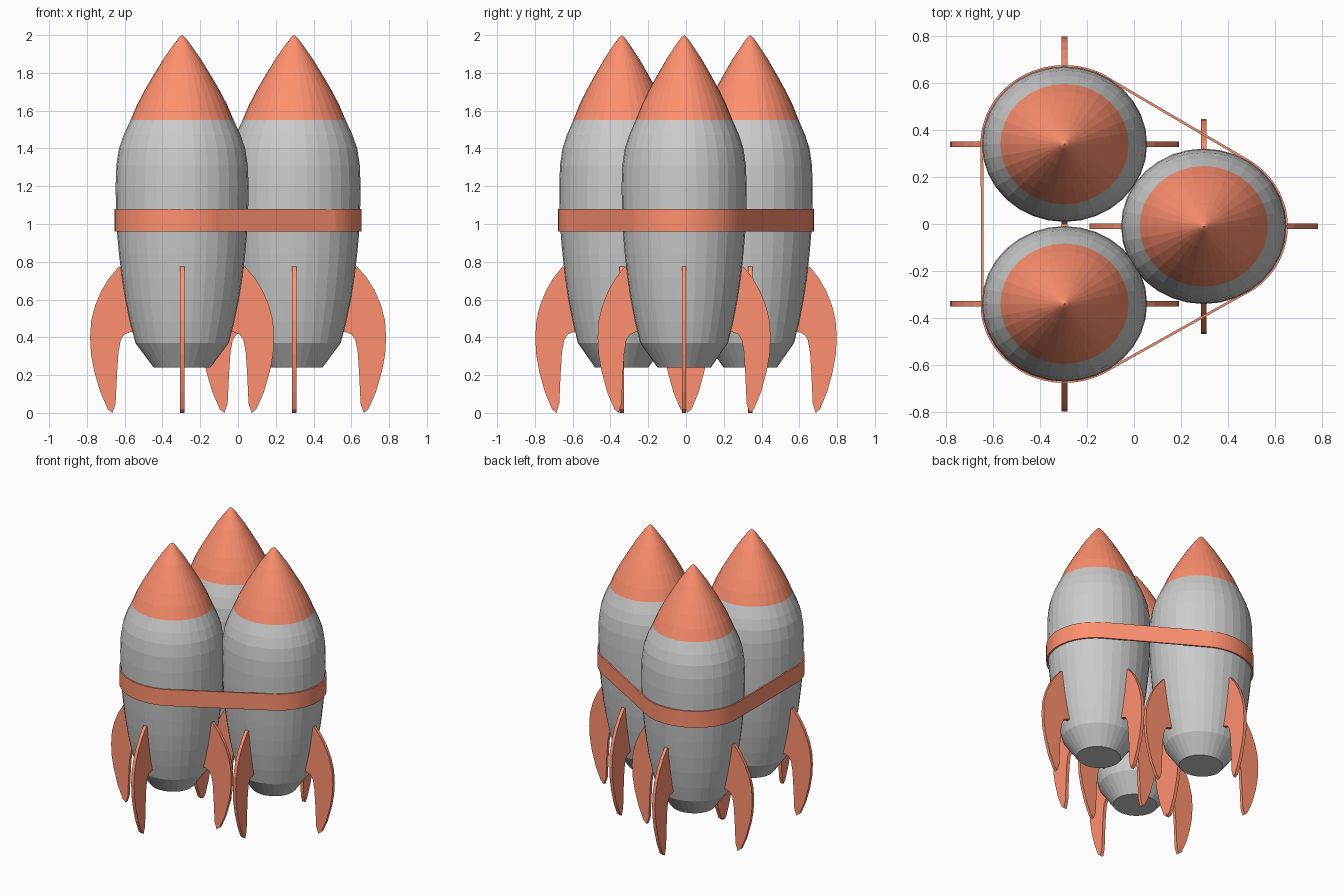
import bpy
from math import sin, cos, pi

if "Cube" in bpy.data.objects:
    bpy.data.objects.remove(bpy.data.objects["Cube"])

SEG = 32
YS = 0.94  # rockets are slightly flattened in y
CENTRES = [(-0.296, 0.34), (-0.296, -0.34), (0.297, -0.01)]

red = bpy.data.materials.new("red")
red.diffuse_color = (1.0, 0.28, 0.16, 1)
red.use_nodes = True
red.node_tree.nodes["Principled BSDF"].inputs["Base Color"].default_value = red.diffuse_color


def make(name, verts, faces, mat=None):
    me = bpy.data.meshes.new(name)
    me.from_pydata(verts, [], faces)
    if mat:
        me.materials.append(mat)
    ob = bpy.data.objects.new(name, me)
    bpy.context.collection.objects.link(ob)
    return ob


def lathe(name, profile, centre, mat=None, tip=None, base=False):
    """Revolve (radius, z) pairs, optionally closing with a tip or a base cap."""
    verts, faces = [], []
    for r, z in profile:
        for i in range(SEG):
            a = 2 * pi * i / SEG
            verts.append((r * cos(a), r * sin(a) * YS, z))
    for k in range(len(profile) - 1):
        for i in range(SEG):
            j = (i + 1) % SEG
            a, b = k * SEG, (k + 1) * SEG
            faces.append((a + i, a + j, b + j, b + i))
    if base:
        faces.append(tuple(reversed(range(SEG))))
    if tip:
        verts.append((0, 0, tip))
        top = (len(profile) - 1) * SEG
        faces += [(top + i, top + (i + 1) % SEG, len(verts) - 1) for i in range(SEG)]
    ob = make(name, verts, faces, mat)
    ob.location = (*centre, 0)
    return ob


def fin(name, centre, quarter):
    """Flat curved fin, extruded from its outline and turned in quarter steps."""
    n, t = len(FIN), 0.012
    verts = [(r, -t, z) for r, z in FIN] + [(r, t, z) for r, z in FIN]
    c, s = [(1, 0), (0, 1), (-1, 0), (0, -1)][quarter]
    verts = [(x * c - y * s, (x * s + y * c) * YS, z) for x, y, z in verts]
    # outline runs clockwise seen from -y
    faces = [tuple(reversed(range(n))), tuple(range(n, 2 * n))]
    faces += [(i, (i + 1) % n, n + (i + 1) % n, n + i) for i in range(n)]
    ob = make(name, verts, faces, red)
    ob.location = (*centre, 0)


BODY = [(0.150, 0.24), (0.247, 0.37), (0.276, 0.48), (0.301, 0.60), (0.320, 0.72),
        (0.334, 0.84), (0.345, 0.96), (0.350, 1.08), (0.352, 1.20), (0.348, 1.31),
        (0.334, 1.40), (0.310, 1.47), (0.273, 1.55)]
NOSE = [(0.273, 1.55), (0.239, 1.63), (0.197, 1.71), (0.150, 1.79),
        (0.098, 1.875), (0.045, 1.95), (0.018, 1.985)]
FIN = [(0.305, 0.76), (0.333, 0.776), (0.385, 0.715), (0.428, 0.645), (0.460, 0.57),
       (0.481, 0.49), (0.487, 0.40), (0.482, 0.31), (0.465, 0.22), (0.433, 0.11),
       (0.393, 0.02), (0.369, 0.0), (0.352, 0.05), (0.345, 0.20), (0.337, 0.32),
       (0.325, 0.385), (0.306, 0.415), (0.275, 0.427), (0.24, 0.427)]

# Three rockets: body, nose cone and four fins each
for c in CENTRES:
    lathe("rocket_body", BODY, c, base=True)
    lathe("nose_cone", NOSE, c, red, tip=2.0)
    for q in range(4):
        fin("fin", c, q)


# Strap wrapped tightly round all three rockets
def wrap(radius):
    pts, last = [], None

    def on(c, a):
        return (c[0] + radius * cos(a), c[1] + radius * YS * sin(a))
    for i in range(97):
        a = 2 * pi * i / 96 + pi
        c = max(CENTRES, key=lambda p: p[0] * cos(a) + p[1] * sin(a) / YS)
        if last and c != last:
            pts.append(on(last, a))
        elif not last or i < 96:
            pts.append(on(c, a))
        else:
            pts.append(on(c, a))
        last = c
    return pts


outer, inner = wrap(0.358), wrap(0.347)
n = len(outer)
rings = [(outer, 0.96), (outer, 1.08), (inner, 1.08), (inner, 0.96)]
verts = [(x, y, z) for ring, z in rings for x, y in ring]
faces = []
for k in range(4):
    a, b = k * n, ((k + 1) % 4) * n
    faces += [(a + i, a + (i + 1) % n, b + (i + 1) % n, b + i) for i in range(n)]
make("strap", verts, faces, red)
